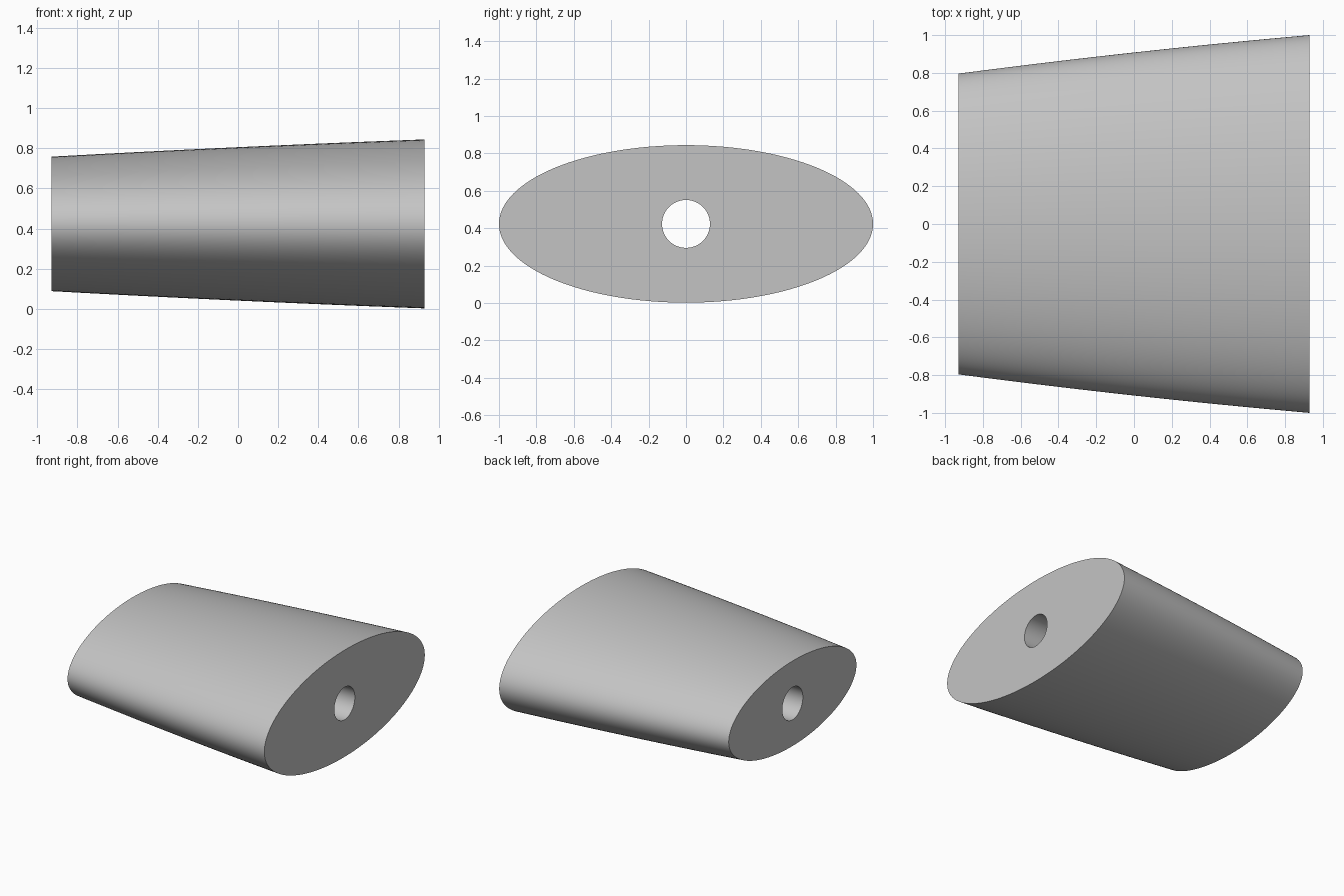
import bpy, bmesh
from math import sin, cos, pi, radians

cube = bpy.data.objects.get("Cube")
if cube:
    bpy.data.objects.remove(cube, do_unlink=True)

SIDES, STEPS = 128, 16
HALF_LENGTH, CENTRE_Z, BORE = 0.93, 0.423, 0.128
FLATNESS = 0.421

# Plain grey material
grey = bpy.data.materials.new("grey")
grey.use_nodes = True
colour = (0.55, 0.55, 0.55, 1)
grey.diffuse_color = colour
grey.node_tree.nodes["Principled BSDF"].inputs["Base Color"].default_value = colour

bm = bmesh.new()


def ring(x, ry, rz):
    angles = [2 * pi * i / SIDES for i in range(SIDES)]
    return [bm.verts.new((x, ry * cos(a), CENTRE_Z + rz * sin(a))) for a in angles]


def bridge(a, b):
    for i in range(SIDES):
        j = (i + 1) % SIDES
        bm.faces.new((a[i], a[j], b[j], b[i]))


# Outer elliptical skin, tapering with a slight bulge
rings = []
for s in range(STEPS + 1):
    t = 2 * s / STEPS - 1
    r = 0.898 + 0.102 * t + 0.01 * (1 - t * t)
    rings.append(ring(t * HALF_LENGTH, r, r * FLATNESS))

# Straight round bore, returning to the first ring to close both end faces
rings += [ring(HALF_LENGTH, BORE, BORE), ring(-HALF_LENGTH, BORE, BORE)]
for a, b in zip(rings, rings[1:] + rings[:1]):
    bridge(a, b)
bmesh.ops.recalc_face_normals(bm, faces=bm.faces)

mesh = bpy.data.meshes.new("tapered_body")
bm.to_mesh(mesh)
bm.free()
mesh.materials.append(grey)
body = bpy.data.objects.new("tapered_body", mesh)
bpy.context.collection.objects.link(body)

# Smooth skin and bore, crisp end rims
bpy.context.view_layer.objects.active = body
body.select_set(True)
bpy.ops.object.shade_smooth_by_angle(angle=radians(30))
